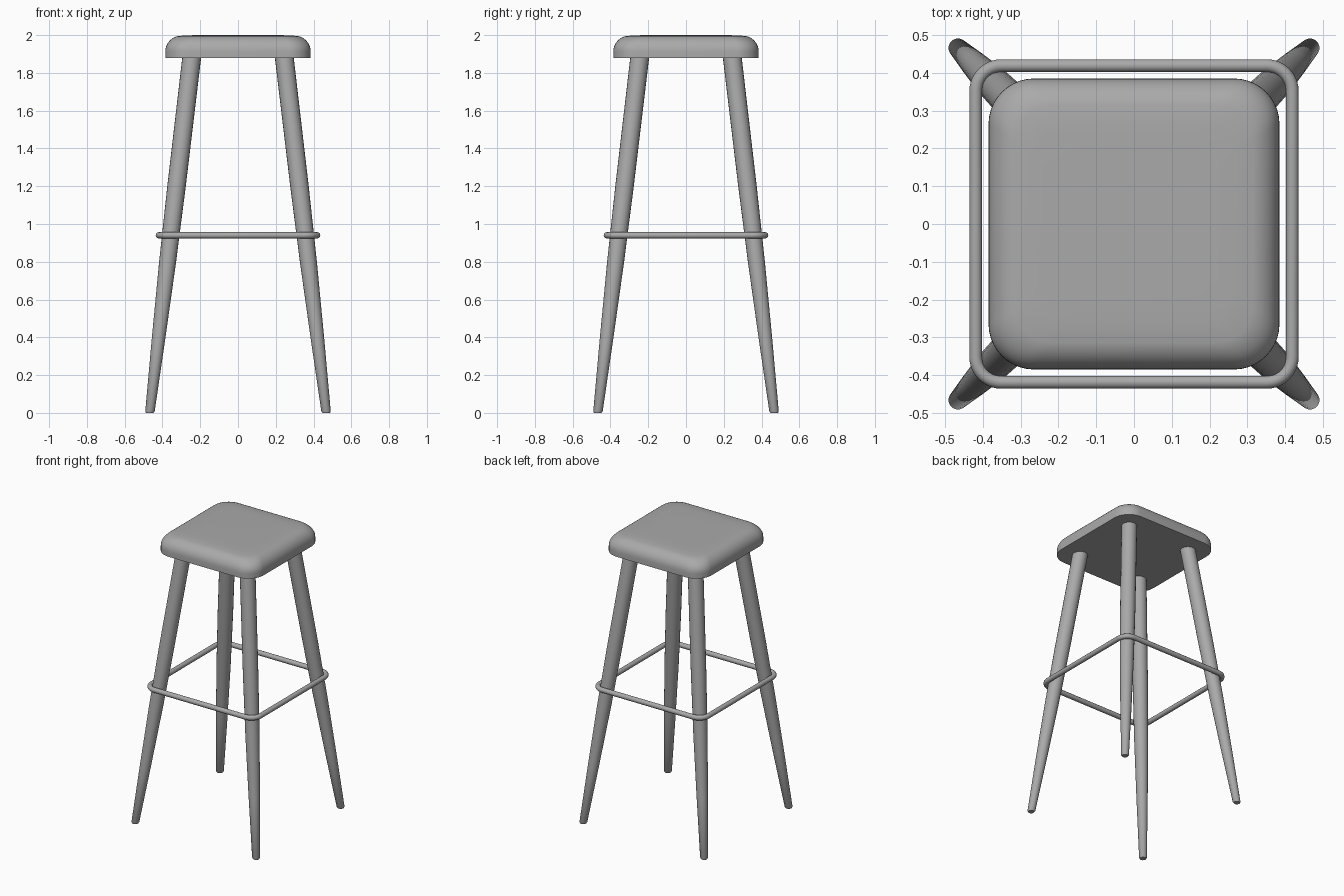
import bpy, bmesh, math
from mathutils import Vector

cube = bpy.data.objects.get("Cube")
if cube:
    bpy.data.objects.remove(cube, do_unlink=True)

grey = bpy.data.materials.new("plain grey")
grey.use_nodes = True
COLOUR = (0.4, 0.4, 0.4, 1)
grey.diffuse_color = COLOUR
grey.node_tree.nodes["Principled BSDF"].inputs["Base Color"].default_value = COLOUR


def rounded_square(half, radius, z, steps=10):
    """Points of a square outline with rounded corners."""
    points = []
    for corner in range(4):
        for i in range(steps + 1):
            a = math.pi / 2 * (corner + i / steps)
            middle = math.pi / 2 * corner + math.pi / 4
            offset = (half - radius) * math.sqrt(2)
            points.append(Vector((offset * math.cos(middle) + radius * math.cos(a),
                                  offset * math.sin(middle) + radius * math.sin(a), z)))
    return points


def circle(centre, radius, sides=20):
    return [Vector(centre) + Vector((radius * math.cos(math.tau * i / sides),
                                     radius * math.sin(math.tau * i / sides), 0))
            for i in range(sides)]


def smooth(obj, angle):
    bpy.ops.object.select_all(action='DESELECT')
    obj.select_set(True)
    bpy.context.view_layer.objects.active = obj
    bpy.ops.object.shade_smooth_by_angle(angle=math.radians(angle))


def loft(name, outlines):
    """Skin a stack of outlines, bottom to top, and cap both ends."""
    bm = bmesh.new()
    rings = [[bm.verts.new(p) for p in outline] for outline in outlines]
    for low, high in zip(rings, rings[1:]):
        for i in range(len(low)):
            j = (i + 1) % len(low)
            bm.faces.new((low[i], low[j], high[j], high[i]))
    bm.faces.new(rings[0][::-1])
    bm.faces.new(rings[-1])
    mesh = bpy.data.meshes.new(name)
    bm.to_mesh(mesh)
    bm.free()
    mesh.materials.append(grey)
    obj = bpy.data.objects.new(name, mesh)
    bpy.context.collection.objects.link(obj)
    smooth(obj, 40)


# Cushion seat: upright lower rim, rounded shoulder, nearly flat top
HALF, SHOULDER, RIM = 0.385, 0.085, 1.912
layers = [rounded_square(HALF, 0.12, 1.88)]
for i in range(9):
    a = math.radians(10 * i)
    layers.append(rounded_square(HALF - SHOULDER * (1 - math.cos(a)), 0.12 - 0.02 * i / 8,
                                 RIM + SHOULDER * math.sin(a)))
layers.append(rounded_square(0.26, 0.09, 1.999))
layers.append(rounded_square(0.2, 0.07, 2.0))
loft("seat", layers)

# Splayed legs: slim foot, thickening up to the middle, almost straight above
LEG_PROFILE = [(0, 0.02), (0.008, 0.025), (0.4, 0.036), (0.8, 0.045),
               (1.2, 0.049), (1.885, 0.05)]
for y_name, sy in (("front", -1), ("back", 1)):
    for x_name, sx in (("left", 1), ("right", -1)):
        rings = []
        for z, radius in LEG_PROFILE:
            spread = 0.467 - 0.118 * z
            rings.append(circle((sx * spread, sy * spread, z), radius))
        loft(f"{y_name}_{x_name}_leg", rings)

# Footrest: round bar bent into a rounded square around the legs
curve = bpy.data.curves.new("footrest", 'CURVE')
curve.dimensions = '3D'
curve.bevel_depth = 0.017
curve.bevel_resolution = 4
path = rounded_square(0.419, 0.068, 0.94)
spline = curve.splines.new('POLY')
spline.points.add(len(path) - 1)
for point, co in zip(spline.points, path):
    point.co = (*co, 1)
spline.use_cyclic_u = True
curve.materials.append(grey)
footrest = bpy.data.objects.new("footrest", curve)
bpy.context.collection.objects.link(footrest)
bpy.ops.object.select_all(action='DESELECT')
footrest.select_set(True)
bpy.context.view_layer.objects.active = footrest
bpy.ops.object.convert(target='MESH')
smooth(bpy.context.view_layer.objects.active, 50)
